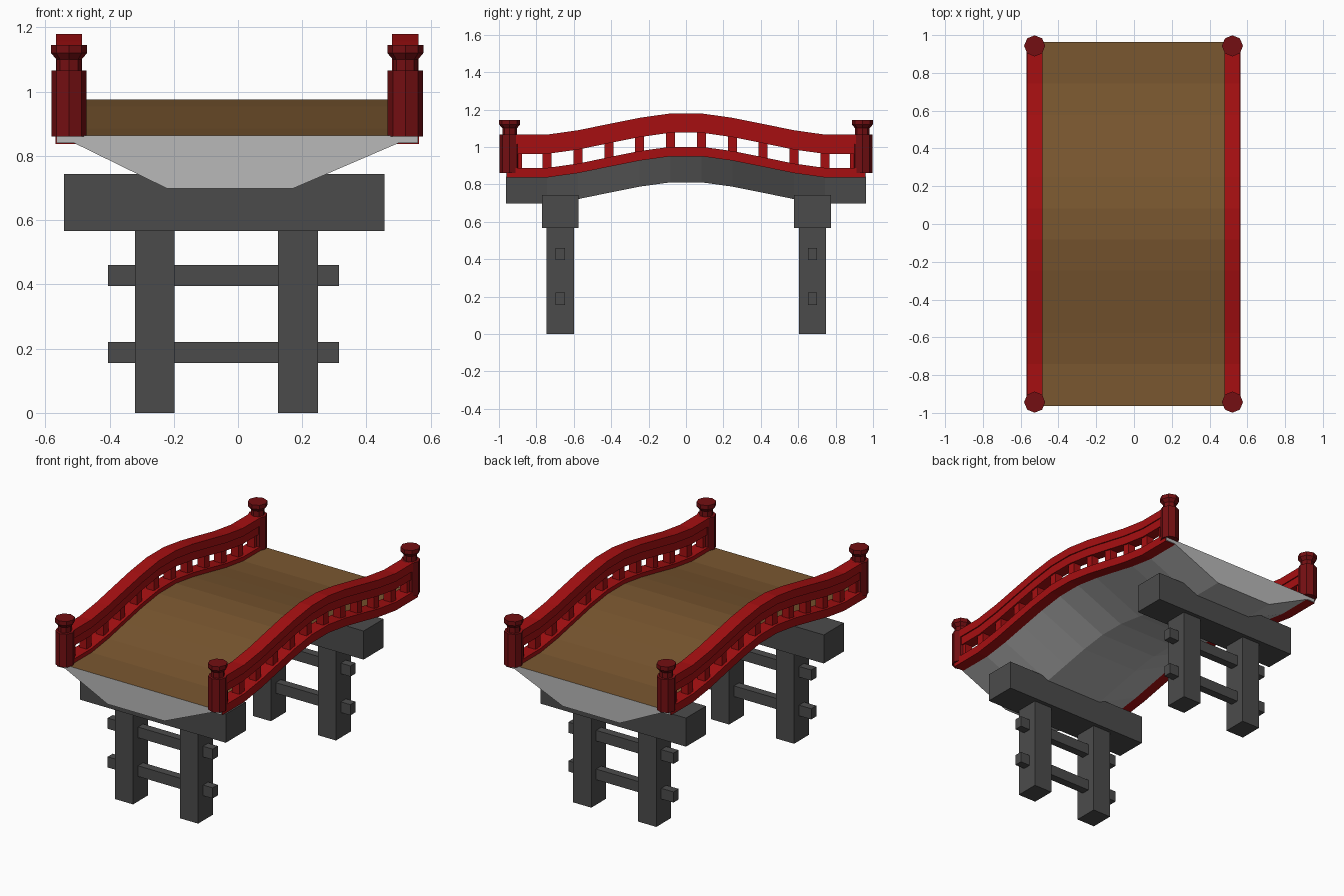
import bpy, bmesh, math

if "Cube" in bpy.data.objects:
    bpy.data.objects.remove(bpy.data.objects["Cube"])


def srgb(r, g, b):
    f = lambda c: (c / 255 / 12.92) if c < 10 else ((c / 255 + 0.055) / 1.055) ** 2.4
    return (f(r), f(g), f(b), 1)


def material(name, rgb):
    m = bpy.data.materials.new(name)
    m.diffuse_color = srgb(*rgb)
    m.use_nodes = True
    m.node_tree.nodes["Principled BSDF"].inputs["Base Color"].default_value = m.diffuse_color
    return m


RED = material("bright red", (166, 15, 17))
DARK_RED = material("dark red", (116, 15, 18))
BROWN = material("deck brown", (122, 87, 48))
STONE = material("light grey", (184, 184, 184))
TIMBER = material("dark grey", (75, 75, 75))

# Arch of the bridge: (distance from the middle, rise), mirrored in y
HALF = [(0.0825, 0.113), (0.2475, 0.09), (0.4125, 0.057), (0.5775, 0.023), (0.7425, 0.0)]


def arch(end):
    half = HALF + [(end, 0.0)]
    return [(-y, r) for y, r in reversed(half)] + half


def finish(name, bm, *mats):
    bmesh.ops.recalc_face_normals(bm, faces=bm.faces)
    me = bpy.data.meshes.new(name)
    bm.to_mesh(me)
    bm.free()
    for m in mats:
        me.materials.append(m)
    ob = bpy.data.objects.new(name, me)
    bpy.context.collection.objects.link(ob)
    return ob


def sweep(name, profile, end, *mats):
    """Sweep an x-z profile along the arch."""
    bm = bmesh.new()
    rings = [[bm.verts.new((x, y, z + r)) for x, z in profile] for y, r in arch(end)]
    n = len(profile)
    for a, b in zip(rings, rings[1:]):
        for i in range(n):
            j = (i + 1) % n
            bm.faces.new((a[i], a[j], b[j], b[i]))
    bm.faces.new(rings[0])
    bm.faces.new(rings[-1])
    return finish(name, bm, *mats)


def box(name, x0, x1, y0, y1, z0, z1, mat):
    bm = bmesh.new()
    bmesh.ops.create_cube(bm, size=1)
    for v in bm.verts:
        v.co = ((x0, x1)[v.co.x > 0], (y0, y1)[v.co.y > 0], (z0, z1)[v.co.z > 0])
    return finish(name, bm, mat)


def rect(x, w, z0, z1):
    return [(x - w, z0), (x + w, z0), (x + w, z1), (x - w, z1)]


def lathe(name, profile, x, y, mat, sides=8):
    bm = bmesh.new()
    rings = [[bm.verts.new((x + r * math.cos(2 * math.pi * k / sides),
                            y + r * math.sin(2 * math.pi * k / sides), z))
              for k in range(sides)] for r, z in profile]
    for a, b in zip(rings, rings[1:]):
        for i in range(sides):
            j = (i + 1) % sides
            bm.faces.new((a[i], a[j], b[j], b[i]))
    bm.faces.new(rings[0])
    bm.faces.new(rings[-1])
    return finish(name, bm, mat)


# Arched body, brown on its top faces
body = sweep("bridge_body",
             [(-0.565, 0.863), (-0.565, 0.84), (-0.51, 0.84), (-0.22, 0.698),
              (0.17, 0.698), (0.50, 0.84), (0.56, 0.84), (0.56, 0.863)],
             0.963, STONE, BROWN)
for p in body.data.polygons:
    p.material_index = 1 if p.normal.z > 0.5 else 0

# Railings, balusters and corner posts
POST = [(0.055, 0.86), (0.055, 1.066), (0.039, 1.066), (0.039, 1.1),
        (0.056, 1.12), (0.056, 1.145)]
for side, x in (("left", -0.526), ("right", 0.521)):
    sweep(side + "_lower_rail", rect(x, 0.042, 0.837, 0.888), 0.957, RED)
    sweep(side + "_middle_rail", rect(x, 0.034, 0.963, 1.018), 0.957, RED)
    sweep(side + "_hand_rail", rect(x, 0.041, 1.015, 1.066), 0.957, RED)
    for y, rise in arch(0.9):
        box(side + "_baluster", x - 0.025, x + 0.025, y - 0.024, y + 0.024,
            0.87 + rise, 0.98 + rise, RED)
    for y in (-0.943, 0.943):
        lathe(side + "_corner_post", POST, x, y, DARK_RED)

# Two trestles: cap beam, legs and cross bars
for end, y in (("front", -0.673), ("back", 0.676)):
    box(end + "_cap_beam", -0.542, 0.456, y - 0.098, y + 0.098, 0.566, 0.743, TIMBER)
    for x in (-0.259, 0.187):
        box(end + "_leg", x - 0.062, x + 0.062, y - 0.073, y + 0.073, 0, 0.57, TIMBER)
    for z in (0.188, 0.428):
        box(end + "_cross_bar", -0.405, 0.315, y - 0.025, y + 0.025,
            z - 0.033, z + 0.033, TIMBER)
